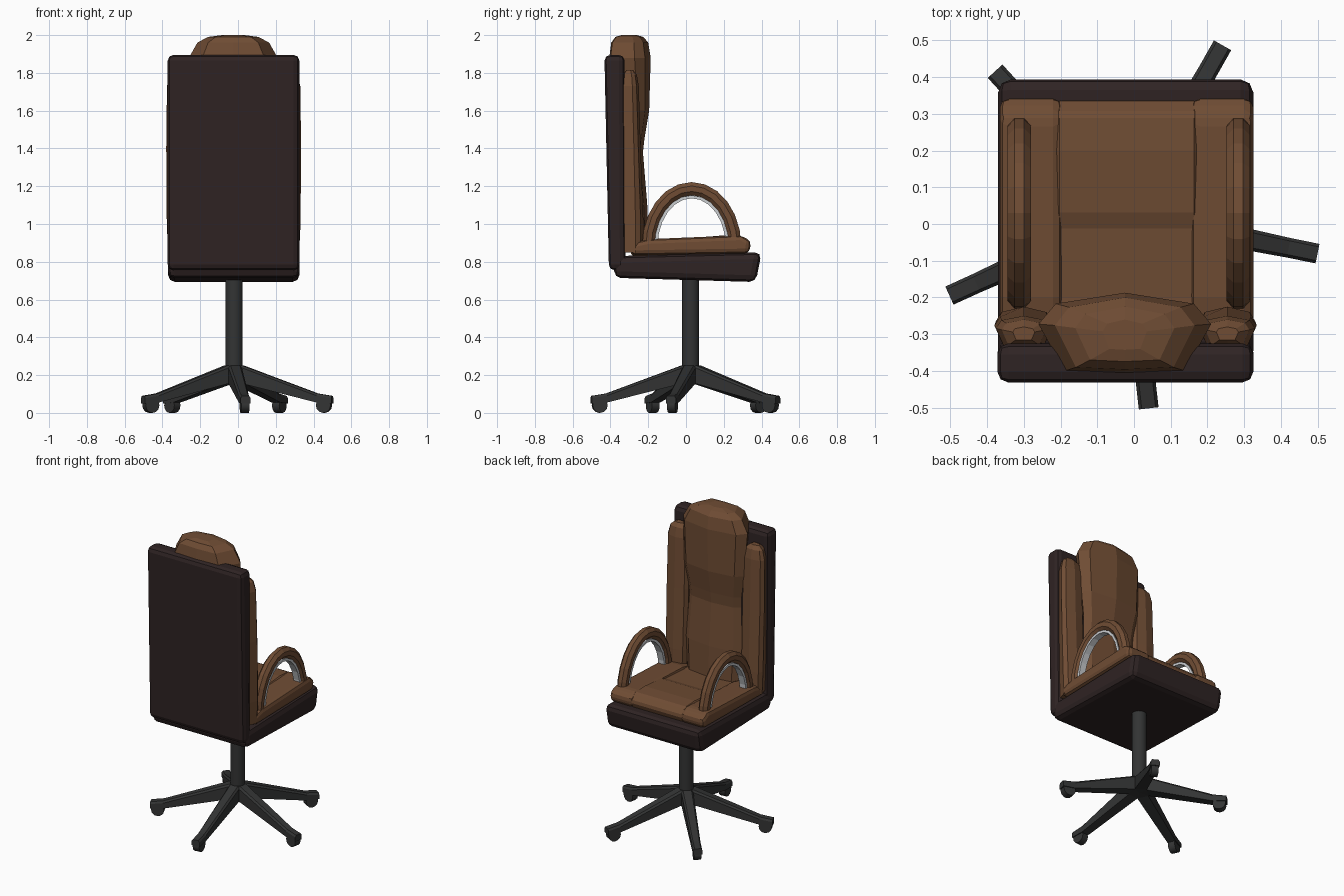
import bpy, bmesh
from math import sin, cos, pi, radians
from mathutils import Matrix, Vector

cube = bpy.data.objects.get("Cube")
if cube:
    bpy.data.objects.remove(cube, do_unlink=True)

CX, CY = -0.02, 0.025      # chair centre line and column position


def material(name, rgb):
    m = bpy.data.materials.new(name)
    m.use_nodes = True
    m.diffuse_color = (*rgb, 1)
    m.node_tree.nodes["Principled BSDF"].inputs["Base Color"].default_value = (*rgb, 1)
    return m


LEATHER = material("brown leather", (0.16, 0.073, 0.034))
SHELL = material("dark brown shell", (0.028, 0.017, 0.017))
BASE = material("dark grey base", (0.033, 0.034, 0.034))
METAL = material("light grey metal", (0.6, 0.62, 0.64))


def loft(name, rings, mat, bevel=0, segments=1, smooth=False):
    """Skin a list of equal rings, cap both ends, optionally bevel the edges."""
    bm = bmesh.new()
    loops = [[bm.verts.new(p) for p in ring] for ring in rings]
    n = len(loops[0])
    for a, b in zip(loops, loops[1:]):
        for i in range(n):
            j = (i + 1) % n
            bm.faces.new((a[i], a[j], b[j], b[i]))
    bm.faces.new(loops[0])
    bm.faces.new(loops[-1])
    bmesh.ops.recalc_face_normals(bm, faces=bm.faces)
    me = bpy.data.meshes.new(name)
    bm.to_mesh(me)
    bm.free()
    me.materials.append(mat)
    ob = bpy.data.objects.new(name, me)
    bpy.context.collection.objects.link(ob)
    if bevel:
        mod = ob.modifiers.new("Soft edges", 'BEVEL')
        mod.width, mod.segments = bevel, segments
        mod.limit_method = 'ANGLE'
        mod.angle_limit = radians(25)
    if smooth:
        bpy.ops.object.select_all(action='DESELECT')
        ob.select_set(True)
        bpy.context.view_layer.objects.active = ob
        bpy.ops.object.shade_smooth_by_angle(angle=radians(35))
    return ob


def slab(name, profile, x0, x1, mat, bevel, segments=1):
    """Side profile of (y, z) points extruded across x."""
    return loft(name, [[(x, y, z) for y, z in profile] for x in (x0, x1)], mat, bevel, segments)


def pad(name, sections, cx, mat):
    """Upright cushion from (z, half width, back y, front y) sections."""
    rings = []
    for z, w, yb, yf in sections:
        d = yf - yb
        rings.append([(cx + w * u, yb + d * v, z) for u, v in
                      ((-0.7, 0), (0, -0.03), (0.7, 0), (1, 0.6), (0.8, 0.86),
                       (0, 1), (-0.8, 0.86), (-1, 0.6))])
    return loft(name, rings, mat)


# Outer shells
slab("back_shell", [(-0.408, 0.755), (-0.32, 0.755), (-0.325, 1.895), (-0.432, 1.895)],
     -0.372, 0.325, SHELL, 0.03, 2)
slab("seat_shell", [(-0.38, 0.715), (0.37, 0.693), (0.4, 0.85), (-0.38, 0.83)],
     -0.37, 0.325, SHELL, 0.035, 2)

# Seat cushions
slab("seat_centre_cushion",
     [(-0.29, 0.83), (0.32, 0.84), (0.34, 0.89), (0.3, 0.935), (0.2, 0.94),
      (0.02, 0.925), (0, 0.912), (-0.2, 0.9), (-0.29, 0.9)],
     CX - 0.195, CX + 0.195, LEATHER, 0.012)

# Headrest and main back cushion
pad("back_centre_cushion",
    [(0.86, 0.19, -0.34, -0.195), (1.1, 0.205, -0.34, -0.205), (1.38, 0.19, -0.34, -0.228),
     (1.45, 0.195, -0.34, -0.22), (1.6, 0.22, -0.35, -0.195), (1.88, 0.235, -0.4, -0.187),
     (1.96, 0.19, -0.39, -0.2), (1.99, 0.135, -0.37, -0.225), (2.0, 0.06, -0.34, -0.26)],
    CX - 0.005, LEATHER)


def arch(name, cx, a, b, half_w, half_t, sides, mat):
    """Half ellipse hoop over the seat side."""
    rings = []
    for i in range(13):
        t = pi * i / 12
        centre = Vector((cx, 0.03 + a * cos(t), 0.88 + b * sin(t)))
        out = Vector((0, cos(t) / a, sin(t) / b)).normalized()
        ring = []
        for k in range(sides):
            q = 2 * pi * (k + 0.5) / sides
            s = 1 / cos(pi / sides)
            ring.append(centre + out * (half_t * s * sin(q)) + Vector((half_w * s * cos(q), 0, 0)))
        rings.append(ring)
    return loft(name, rings, mat)


# Paired side parts
for side, s in (("left", 1), ("right", -1)):
    slab(f"{side}_seat_cushion",
         [(-0.29, 0.835), (0.335, 0.845), (0.345, 0.91), (0.29, 0.94), (-0.2, 0.92), (-0.29, 0.9)],
         CX + s * 0.175, CX + s * 0.345, LEATHER, 0.025, 2)
    pad(f"{side}_back_bolster",
        [(0.85, 0.07, -0.33, -0.225), (1.0, 0.077, -0.33, -0.225), (1.4, 0.08, -0.33, -0.24),
         (1.73, 0.076, -0.335, -0.25), (1.79, 0.06, -0.33, -0.26), (1.815, 0.03, -0.315, -0.28)],
        CX - 0.003 + s * 0.277, LEATHER)
    arch(f"{side}_armrest", -0.014 + s * 0.298, 0.228, 0.307, 0.032, 0.035, 8, LEATHER)
    arch(f"{side}_armrest_lining", -0.014 + s * 0.298, 0.189, 0.264, 0.022, 0.008, 4, METAL)


def cylinder(name, radius, axis_half, sides, matrix, mat):
    rings = [[matrix @ Vector((radius * cos(2 * pi * k / sides), radius * sin(2 * pi * k / sides), h))
              for k in range(sides)] for h in (-axis_half, axis_half)]
    return loft(name, rings, mat, smooth=True)


# Column and hub
cylinder("column", 0.045, 0.28, 16, Matrix.Translation((CX, CY, 0.47)), BASE)
cylinder("hub", 0.052, 0.045, 10, Matrix.Translation((CX, CY, 0.205)), BASE)

# Five legs with castors
for i in range(5):
    turn = Matrix.Translation((CX, CY, 0)) @ Matrix.Rotation(radians(60.5 + 72 * i), 4, 'Z')
    rings = []
    for r, w, zb, zt in ((0, 0.036, 0.16, 0.25), (0.05, 0.036, 0.155, 0.25),
                         (0.45, 0.027, 0.055, 0.103), (0.53, 0.027, 0.05, 0.09)):
        rings.append([turn @ Vector((r, y, z)) for y, z in
                      ((-w, zb), (w, zb), (w, zt - 0.012), (w * 0.7, zt),
                       (-w * 0.7, zt), (-w, zt - 0.012))])
    loft(f"leg_{i + 1}", rings, BASE)
    wheel = turn @ Matrix.Translation((0.485, 0, 0.04)) @ Matrix.Rotation(pi / 2, 4, 'X')
    cylinder(f"castor_{i + 1}", 0.04, 0.022, 12, wheel, BASE)
